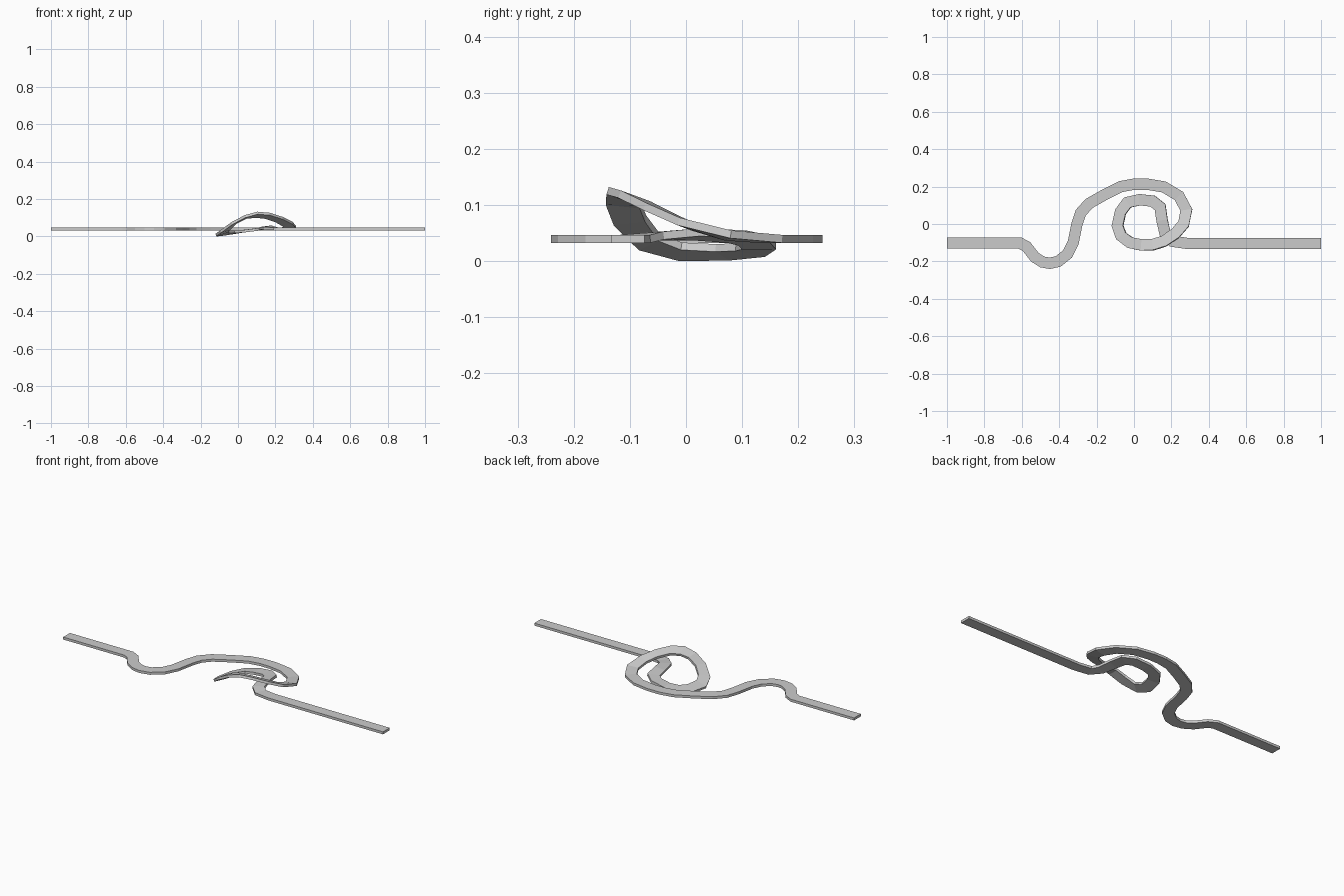
import bpy, bmesh
from mathutils import Vector

if "Cube" in bpy.data.objects:
    bpy.data.objects.remove(bpy.data.objects["Cube"])

HALF_W, HALF_T, FLAT = 0.03, 0.007, 0.042

# Centre line (x, y, z, rise of the left edge); flat stretches leave out z and rise
path = [
    (-1, -.102), (-.61, -.102), (-.575, -.12), (-.53, -.178), (-.49, -.203),
    (-.45, -.21), (-.405, -.2), (-.355, -.16), (-.325, -.1), (-.305, .0),
    (-.285, .06), (-.24, .11), (-.16, .155), (-.07, .2), (0, .213), (.07, .213),
    (.16, .198), (.24, .15), (.28, .075, .048, .002),
    (.265, .0, .068, .005), (.22, -.052, .092, .008), (.16, -.092, .112, .010),
    (.1, -.111, .118, .010), (.04, -.112, .106, .003), (-.02, -.1, .075, -.003),
    (-.068, -.065, .036, -.008), (-.088, -.01, .019, -.010),
    (-.072, .065, .018, -.008), (-.035, .115, .022, -.005), (.03, .13, .03, 0),
    (.1, .122, .039, .002), (.14, .09, .046, .004), (.15, .02, .05, .004),
    (.167, -.055, .047, .001), (.205, -.092), (.285, -.104), (1, -.104),
]
path = [p if len(p) == 4 else (*p, FLAT, 0) for p in path]
pts = [Vector(p[:3]) for p in path]

bm = bmesh.new()
rings = []
for i, p in enumerate(pts):
    before = (p - pts[i - 1]).normalized() if i else (pts[1] - p).normalized()
    after = (pts[i + 1] - p).normalized() if i < len(pts) - 1 else before
    t = (before + after).normalized()
    left = Vector((-t.y, t.x, 0)).normalized() * HALF_W
    left.z = path[i][3]
    left = left.normalized() * HALF_W / max(t.dot(after), .85)
    up = t.cross(left).normalized() * HALF_T
    rings.append([bm.verts.new(p + a * left + b * up)
                  for a, b in ((1, 1), (-1, 1), (-1, -1), (1, -1))])

# Ribbon sides and end caps
for a, b in zip(rings, rings[1:]):
    for k in range(4):
        n = (k + 1) % 4
        bm.faces.new((a[k], a[n], b[n], b[k]))
bm.faces.new(rings[0][::-1])
bm.faces.new(rings[-1])
bmesh.ops.recalc_face_normals(bm, faces=bm.faces[:])

# Rest the lowest edge on the ground
low = min(v.co.z for v in bm.verts)
bmesh.ops.translate(bm, verts=bm.verts[:], vec=(0, 0, -low))

mesh = bpy.data.meshes.new("looped_track")
bm.to_mesh(mesh)
bm.free()
bpy.context.collection.objects.link(bpy.data.objects.new("looped_track", mesh))
